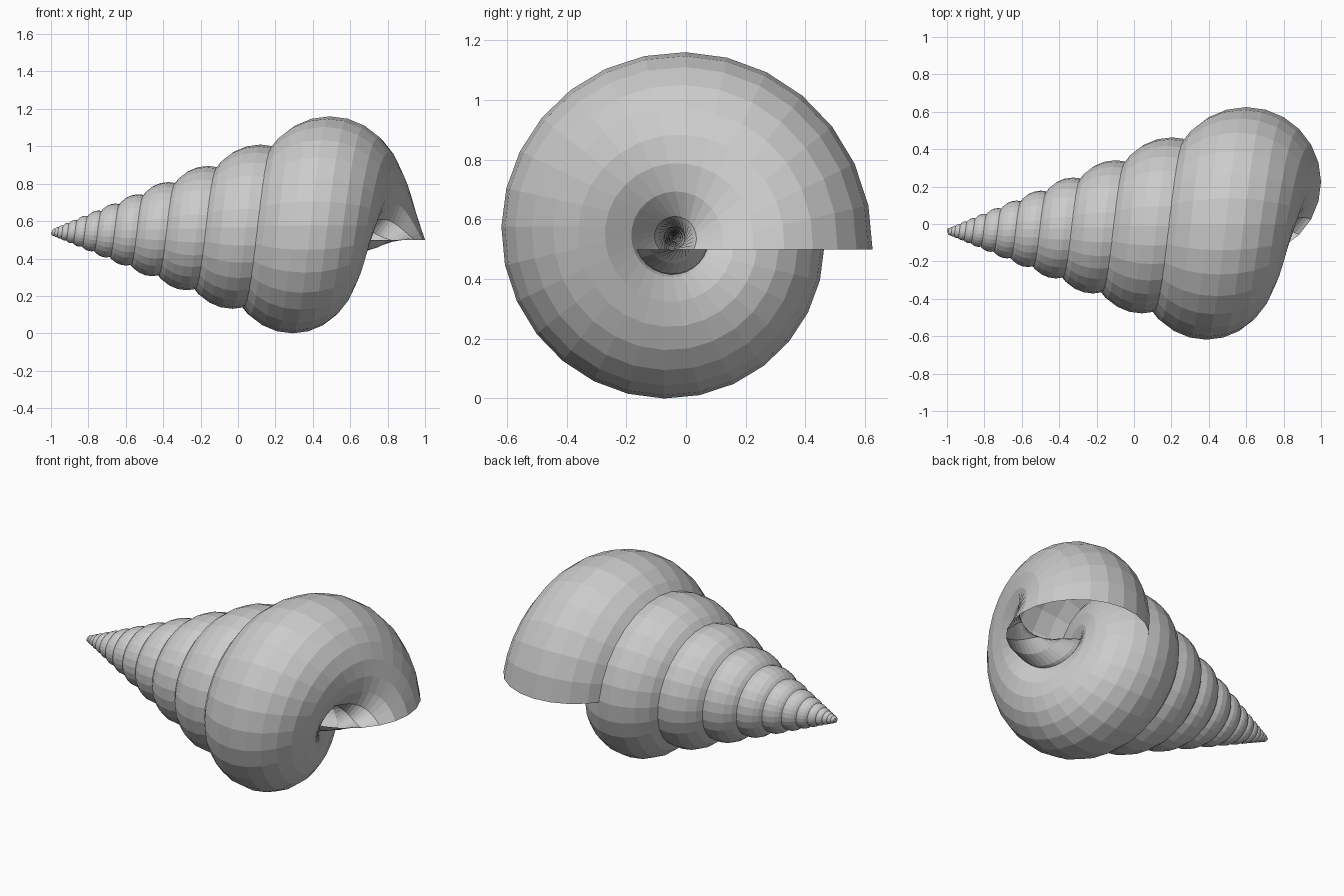
import bpy, bmesh
from math import sin, cos, pi
from mathutils import Matrix, Vector

if "Cube" in bpy.data.objects:
    bpy.data.objects.remove(bpy.data.objects["Cube"])

APEX = Vector((-1.033, -0.04, 0.546))   # point the spiral shrinks towards
SHRINK = 0.757                          # size ratio per full turn
STEPS, TURNS, SIDES = 28, 13, 24

# mouth ring: a circle lying in a horizontal plane
mouth = [Vector((0.6 + 0.4 * cos(2 * pi * i / SIDES),
                 0.225 + 0.4 * sin(2 * pi * i / SIDES), 0.505)) - APEX
         for i in range(SIDES)]

# shell: repeat the ring, turned about the x axis and scaled towards the apex
bm = bmesh.new()
previous = None
for n in range(STEPS * TURNS + 1):
    turn = n / STEPS
    m = Matrix.Rotation(2 * pi * turn, 3, 'X') * SHRINK ** turn
    ring = [bm.verts.new(APEX + m @ p) for p in mouth]
    if previous:
        for i in range(SIDES):
            j = (i + 1) % SIDES
            bm.faces.new((previous[i], previous[j], ring[j], ring[i]))
    previous = ring
# close the tip
bm.faces.new(previous)
bmesh.ops.recalc_face_normals(bm, faces=bm.faces)

# rest the lowest point on the ground
low = min(v.co.z for v in bm.verts)
bmesh.ops.translate(bm, verts=bm.verts, vec=(0, 0, -low))

mesh = bpy.data.meshes.new("spiral_shell")
bm.to_mesh(mesh)
bm.free()
bpy.context.collection.objects.link(bpy.data.objects.new("spiral_shell", mesh))
